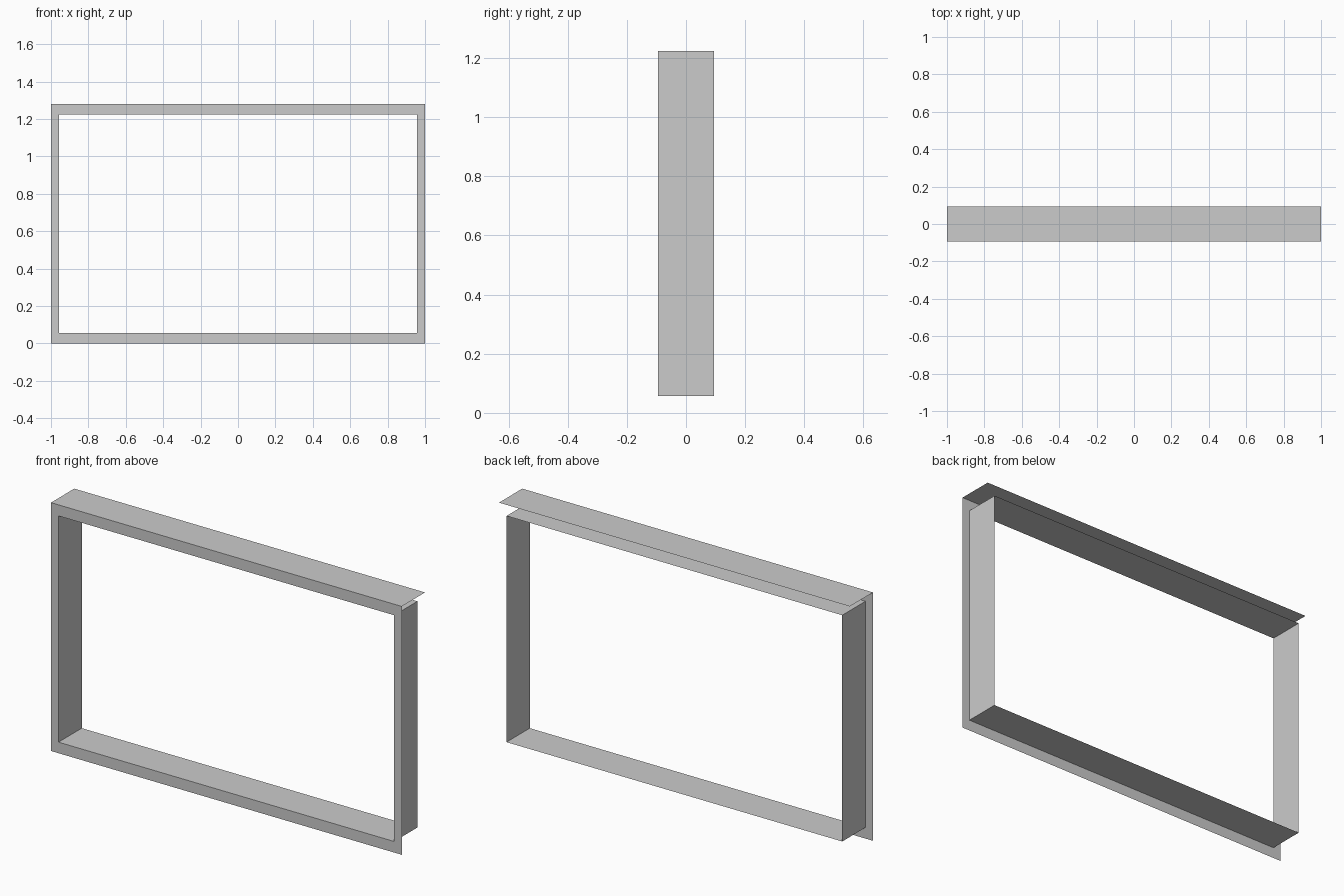
import bpy

if "Cube" in bpy.data.objects:
    bpy.data.objects.remove(bpy.data.objects["Cube"])

W, H, D = 1.0, 1.28, 0.0945      # outer half width, height, half depth
IW, Z0, Z1 = 0.957, 0.057, 1.223  # opening half width, bottom and top


def mesh_object(name, verts, faces):
    me = bpy.data.meshes.new(name)
    me.from_pydata(verts, [], faces)
    me.update()
    ob = bpy.data.objects.new(name, me)
    bpy.context.collection.objects.link(ob)
    return ob


def ring(w, z0, z1, y):
    return [(-w, y, z0), (w, y, z0), (w, y, z1), (-w, y, z1)]


def band(flip=False):
    # four quads joining two rectangular rings
    quads = [(i, (i + 1) % 4, (i + 1) % 4 + 4, i + 4) for i in range(4)]
    return [q[::-1] for q in quads] if flip else quads


# flat front trim around the opening
mesh_object("front_trim", ring(W, 0, H, -D) + ring(IW, Z0, Z1, -D), band())

# thin liner running back from the opening
mesh_object("opening_liner", ring(IW, Z0, Z1, -D) + ring(IW, Z0, Z1, D), band())

# flat top sheet over the frame
mesh_object("top_sheet", [(-W, -D, H), (W, -D, H), (W, D, H), (-W, D, H)], [(0, 1, 2, 3)])
